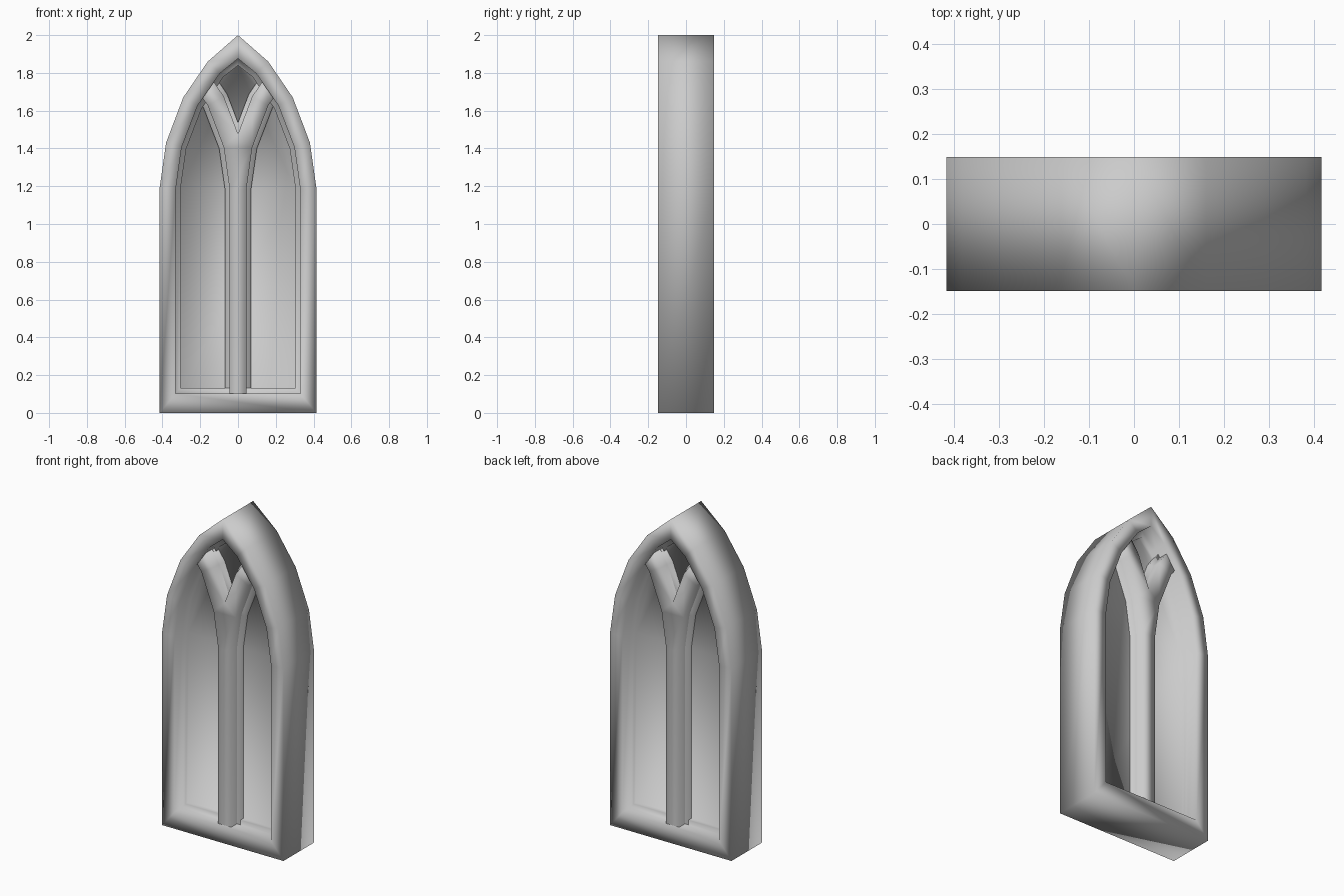
import bpy
from mathutils import Vector

cube = bpy.data.objects.get("Cube")
if cube:
    bpy.data.objects.remove(cube, do_unlink=True)

stone = bpy.data.materials.new("grey_stone")
stone.use_nodes = True
GREY = (0.6, 0.6, 0.6, 1.0)
stone.diffuse_color = GREY
stone.node_tree.nodes["Principled BSDF"].inputs["Base Color"].default_value = GREY

# Right half of the pointed arch, from sill to apex
HALF = [Vector(p) for p in ((0.415, 0), (0.415, 1.19), (0.381, 1.43),
                            (0.29, 1.67), (0.16, 1.86), (0, 2.0))]
DEPTH, STEP, BAR, PANE = 0.1485, 0.074, 0.13, 0.047
MIRROR_SUM = 0.374   # branches repeat the arch, reflected about half this x


def normal(a, b):
    d = (b - a).normalized()
    return Vector((d.y, -d.x))


def arch(inset):
    """Half arch moved inwards by inset, with mitred corners."""
    ns = [normal(a, b) for a, b in zip(HALF, HALF[1:])]
    ns.append(Vector((-ns[-1].x, ns[-1].y)))
    pts = [Vector((HALF[0].x - inset, inset * 1.2))]
    for p, n1, n2 in zip(HALF[1:], ns, ns[1:]):
        move = (n1 + n2) * inset / (1 + n1.dot(n2))
        pts.append(p - Vector((move.x, move.y * 1.1)))
    return pts


def both_sides(half):
    """Close a half outline whose last point lies on the centre line."""
    return half + [Vector((-p.x, p.y)) for p in reversed(half[:-1])]


def loft(name, rings, caps, open_base=False):
    """Join (outline, y) rings into one welded solid; caps close both ends."""
    count = len(rings[0][0])
    verts = [(p.x, y, p.y) for outline, y in rings for p in outline]
    faces = []
    for r in range(len(rings) - 1):
        a, b = r * count, (r + 1) * count
        for i in range(count - open_base):
            j = (i + 1) % count
            faces.append((a + i, b + i, b + j, a + j))
    last = len(verts) - count
    for cap in caps:
        faces.append(tuple(cap))
        faces.append(tuple(last + i for i in reversed(cap)))
    mesh = bpy.data.meshes.new(name)
    mesh.from_pydata(verts, [], faces)
    mesh.materials.append(stone)
    mesh.update()
    mesh.shade_smooth()
    obj = bpy.data.objects.new(name, mesh)
    bpy.context.collection.objects.link(obj)


# Arched frame: pane, inner rebate, front face, outer wall, and the same behind
front = [(0.11, -PANE), (0.11, -STEP), (0.085, -STEP), (0.085, -DEPTH), (0, -DEPTH)]
section = front + [(d, -y) for d, y in reversed(front)]
frame_rings = [(both_sides(arch(d)), y) for d, y in section]
loft("arched_frame_and_pane", frame_rings, [range(len(frame_rings[0][0]))])


def branch_edge(inset):
    """Reflected arch edge, ending inside the frame."""
    pts = [Vector((MIRROR_SUM - p.x, p.y)) for p in arch(inset)[1:5]]
    pts[3] = pts[2].lerp(pts[3], 0.55)
    return pts


def y_outline(lower_inset, upper_inset):
    """Outline of the central post with its two curved branches."""
    lower = branch_edge(lower_inset)
    _, inner, bend, tip = branch_edge(upper_inset)
    fork = bend.lerp(inner, bend.x / (bend.x - inner.x))
    return both_sides([Vector((lower[0].x, 0.1))] + lower + [tip, bend, fork])


# Faces of the fork: post, crotch, then the pieces of each branch
FORK = [(0, 1, 13, 14), (1, 2, 7, 12, 13), (2, 3, 6, 7), (3, 4, 5, 6),
        (7, 8, 11, 12), (8, 9, 10, 11)]

# Forked mullion in two steps: proud bar and wider rebate behind it
for name, low, high, y in (("forked_mullion", 0.085, -0.01, BAR),
                           ("mullion_rebate", 0.11, -0.031, STEP)):
    outline = y_outline(low, high)
    loft(name, [(outline, -y), (outline, y)], FORK, open_base=True)
